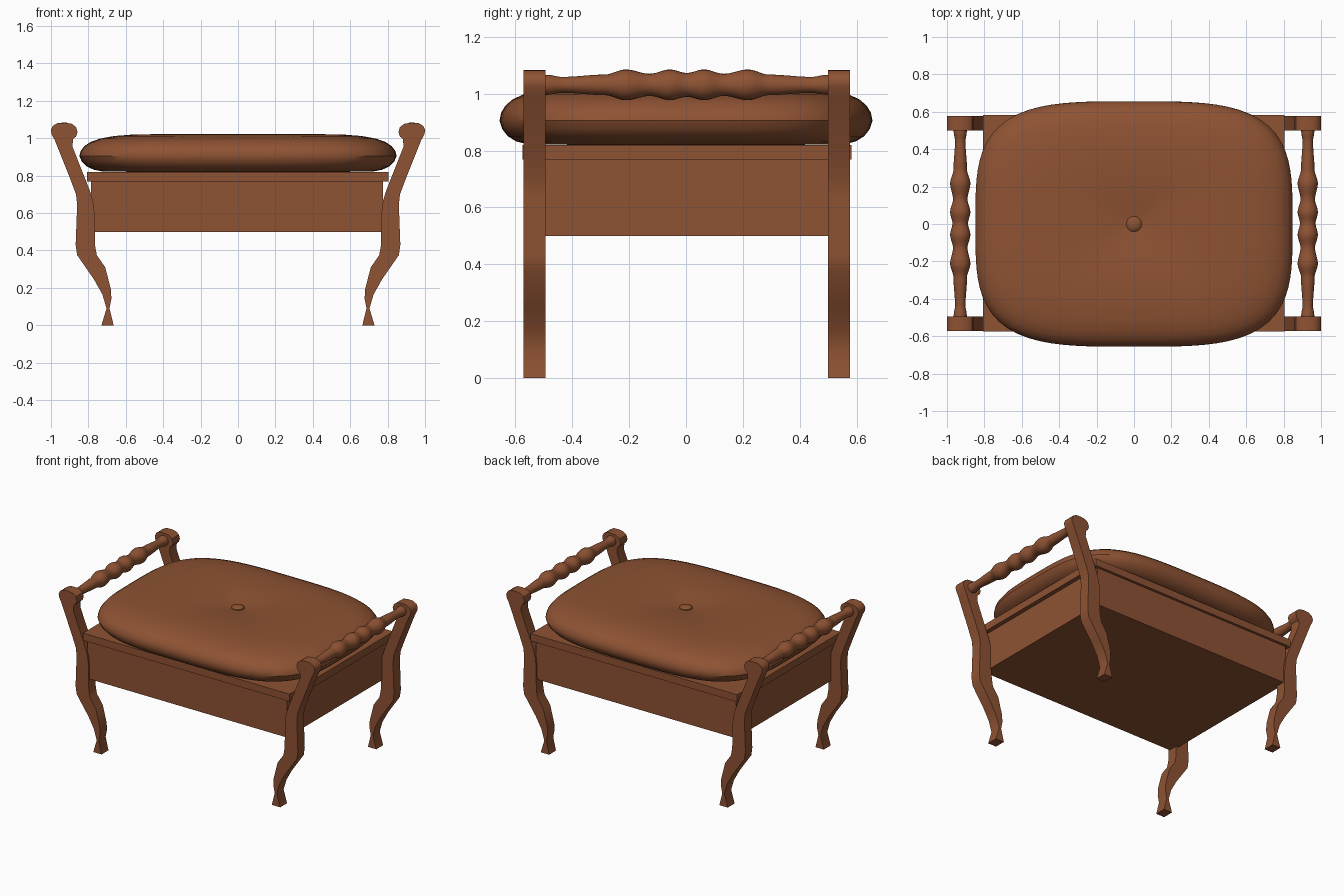
import bpy, bmesh, math

if "Cube" in bpy.data.objects:
    bpy.data.objects.remove(bpy.data.objects["Cube"])

wood = bpy.data.materials.new("brown")
wood.diffuse_color = (0.27, 0.085, 0.033, 1)
wood.use_nodes = True
wood.node_tree.nodes["Principled BSDF"].inputs["Base Color"].default_value = wood.diffuse_color


def finish(name, bm, smooth=True):
    bmesh.ops.recalc_face_normals(bm, faces=bm.faces)
    me = bpy.data.meshes.new(name)
    bm.to_mesh(me)
    bm.free()
    ob = bpy.data.objects.new(name, me)
    me.materials.append(wood)
    bpy.context.collection.objects.link(ob)
    if smooth:
        bpy.ops.object.select_all(action='DESELECT')
        ob.select_set(True)
        bpy.context.view_layer.objects.active = ob
        bpy.ops.object.shade_smooth_by_angle(angle=math.radians(35))
    return ob


def box(name, x0, x1, y0, y1, z0, z1):
    bm = bmesh.new()
    bmesh.ops.create_cube(bm, size=1)
    for v in bm.verts:
        v.co.x = (x0 + x1) / 2 + v.co.x * (x1 - x0)
        v.co.y = (y0 + y1) / 2 + v.co.y * (y1 - y0)
        v.co.z = (z0 + z1) / 2 + v.co.z * (z1 - z0)
    return finish(name, bm, False)


def loft(bm, rings):
    """Skin equal-length closed rings and cap both ends."""
    vs = [[bm.verts.new(p) for p in r] for r in rings]
    n = len(vs[0])
    for a, b in zip(vs, vs[1:]):
        for i in range(n):
            j = (i + 1) % n
            bm.faces.new((a[i], a[j], b[j], b[i]))
    bm.faces.new(vs[0])
    bm.faces.new(vs[-1])


# storage box and overhanging seat board
box("seat_box", -0.785, 0.775, -0.56, 0.565, 0.50, 0.775)
box("seat_board", -0.808, 0.805, -0.575, 0.583, 0.768, 0.82)

# curved legs rising into scrolled arm posts (x, z outline)
LEG = [(0.73, 0), (0.703, 0.09), (0.725, 0.165), (0.77, 0.245), (0.86, 0.375),
       (0.868, 0.43), (0.86, 0.645), (0.866, 0.70), (0.90, 0.79), (0.98, 0.99),
       (0.998, 1.025), (1.0, 1.045), (0.99, 1.066), (0.965, 1.081), (0.925, 1.083),
       (0.89, 1.078), (0.866, 1.06), (0.858, 1.035), (0.865, 1.01), (0.882, 0.995),
       (0.885, 0.955), (0.794, 0.725), (0.775, 0.665), (0.767, 0.60), (0.765, 0.43),
       (0.755, 0.375), (0.71, 0.31), (0.679, 0.19), (0.677, 0.14), (0.687, 0.09),
       (0.665, 0)]
for side, sx in (("left", -1), ("right", 1)):
    for end, y0, y1 in (("front", -0.572, -0.495), ("back", 0.50, 0.577)):
        bm = bmesh.new()
        loft(bm, [[(sx * x, y, z) for x, z in LEG] for y in (y0, y1)])
        finish(f"{end}_{side}_leg", bm)

# turned arm rails: (distance from middle, radius), sampled with smooth easing
TURN = [(0, 0.042), (0.06, 0.054), (0.13, 0.039), (0.215, 0.054),
        (0.29, 0.036), (0.44, 0.028), (0.49, 0.035), (0.52, 0.035)]


def turn_radius(d):
    for (a, ra), (b, rb) in zip(TURN, TURN[1:]):
        if d <= b:
            t = (d - a) / (b - a)
            return ra + (rb - ra) * (1 - math.cos(math.pi * t)) / 2
    return TURN[-1][1]


for side, sx in (("left", -1), ("right", 1)):
    bm = bmesh.new()
    rings = []
    for k in range(-52, 53):
        y = k / 100
        r = turn_radius(abs(y))
        rings.append([(sx * 0.929 + r * math.cos(a), y + 0.003, 1.031 + r * math.sin(a))
                      for a in (2 * math.pi * i / 24 for i in range(24))])
    loft(bm, rings)
    finish(f"{side}_arm_rail", bm)

# plump cushion: rounded-rectangle rings (scale, z) with a tufted dip
CUSHION = [(0.60, 0.82), (0.85, 0.822), (0.91, 0.832), (0.955, 0.85), (0.985, 0.875),
           (1.0, 0.905), (0.992, 0.932), (0.97, 0.957), (0.93, 0.98), (0.87, 0.998),
           (0.78, 1.012), (0.66, 1.020), (0.5, 1.022), (0.36, 1.018), (0.24, 1.011),
           (0.14, 1.003), (0.07, 0.996), (0.02, 0.993)]


def squircle(s, z, n=96):
    e = 2 / (3.6 if s > 0.3 else 2 + 5.3 * s)
    pts = []
    for i in range(n):
        a = 2 * math.pi * (i + 0.5) / n
        c, d = math.cos(a), math.sin(a)
        p = 2 / e
        k = (abs(c) ** p + abs(d) ** p) ** (-1 / p)
        pts.append((0.848 * s * c * k, 0.656 * s * d * k, z))
    return pts


bm = bmesh.new()
loft(bm, [squircle(s, z) for s, z in CUSHION])
finish("cushion", bm)

# centre button
bm = bmesh.new()
loft(bm, [[(r * math.cos(math.pi * i / 12), r * math.sin(math.pi * i / 12), z)
           for i in range(24)]
          for r, z in ((0.041, 0.985), (0.041, 1.0), (0.034, 1.007), (0.018, 1.012), (0.004, 1.013))])
finish("cushion_button", bm)
